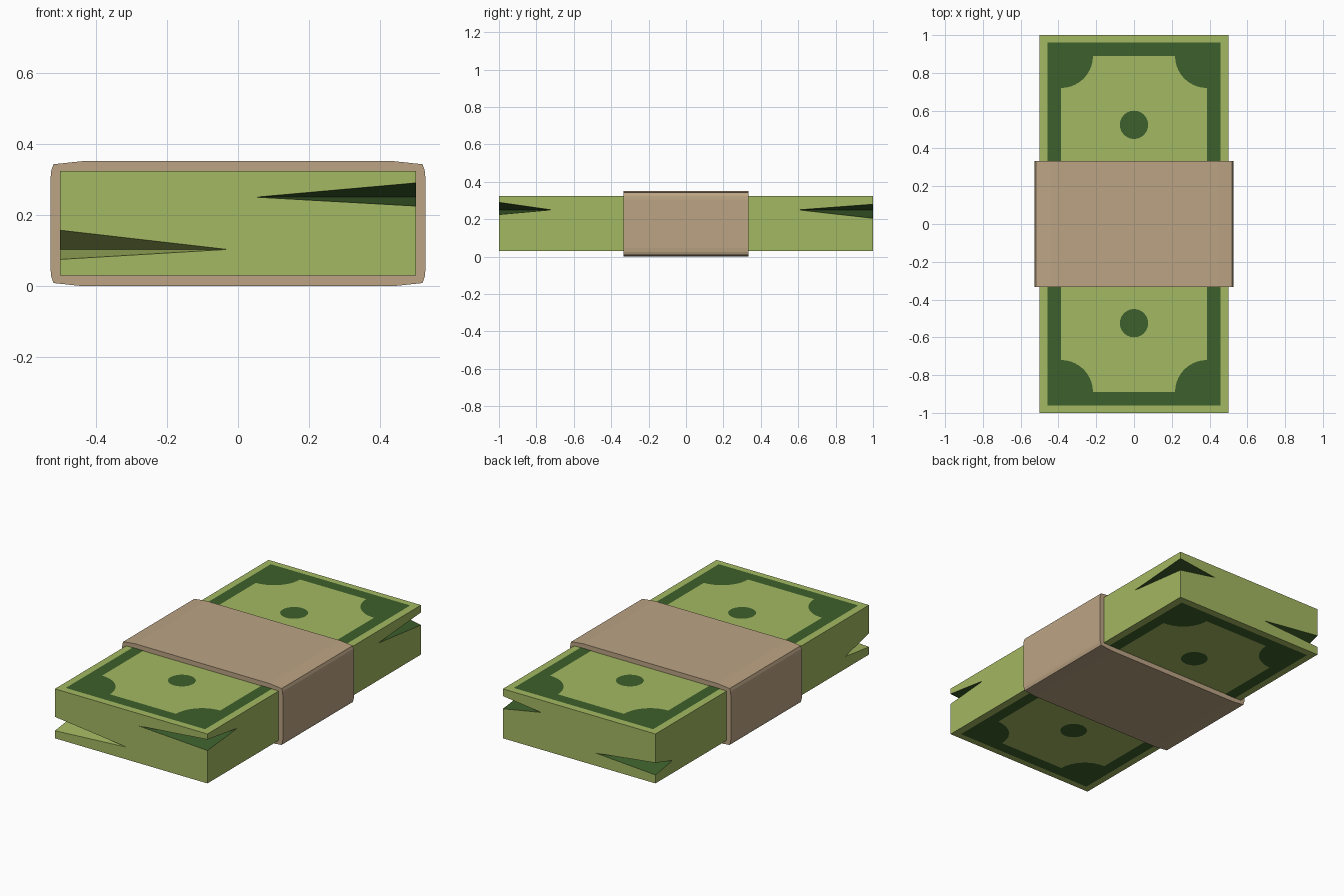
import bpy, bmesh, math

if "Cube" in bpy.data.objects:
    bpy.data.objects.remove(bpy.data.objects["Cube"])


def material(name, rgb):
    m = bpy.data.materials.new(name)
    m.diffuse_color = (*rgb, 1)
    m.use_nodes = True
    m.node_tree.nodes["Principled BSDF"].inputs["Base Color"].default_value = m.diffuse_color
    return m


PAPER = material("light green paper", (0.37, 0.48, 0.122))
INK = material("dark green ink", (0.048, 0.117, 0.025))
TAN = material("tan band", (0.503, 0.371, 0.231))


def finish(bm, name, mats, recalc=True):
    bmesh.ops.remove_doubles(bm, verts=bm.verts, dist=1e-5)
    if recalc:
        bmesh.ops.recalc_face_normals(bm, faces=bm.faces)
    me = bpy.data.meshes.new(name)
    bm.to_mesh(me)
    bm.free()
    for m in mats:
        me.materials.append(m)
    ob = bpy.data.objects.new(name, me)
    bpy.context.collection.objects.link(ob)
    return ob


# Stack of notes: a block whose four corners have wedge-shaped gaps
Z0, Z1 = 0.03, 0.323
# corner sign: (low z, high z, tip z, tip x, tip y, gap colour)
gaps = {
    (1, -1): (0.225, 0.29, 0.25, 0.05, -0.72, 1),
    (1, 1): (0.205, 0.28, 0.25, 0.25, 0.60, 1),
    (-1, 1): (0.08, 0.152, 0.105, -0.11, 0.84, 1),
    (-1, -1): (0.075, 0.157, 0.103, -0.03, -0.78, 0),
}
bm = bmesh.new()
corner = {}
for (sx, sy), (lo, hi, zt, tx, ty, colour) in gaps.items():
    x, y = 0.5 * sx, sy
    pts = dict(bottom=(x, y, Z0), low=(x, y, lo), high=(x, y, hi),
               top=(x, y, Z1), tip_x=(tx, y, zt), tip_y=(x, ty, zt))
    v = corner[sx, sy] = {k: bm.verts.new(p) for k, p in pts.items()}
    for k in ("low", "high"):
        bm.faces.new((v[k], v["tip_x"], v["tip_y"])).material_index = colour
ring = [(-1, -1), (1, -1), (1, 1), (-1, 1)]
for i, a in enumerate(ring):
    b = ring[(i + 1) % 4]
    tip = "tip_x" if a[1] == b[1] else "tip_y"
    up = ("bottom", "low", tip, "high", "top")
    bm.faces.new([corner[b][k] for k in up] + [corner[a][k] for k in reversed(up)])
for k in ("bottom", "top"):
    bm.faces.new([corner[c][k] for c in ring])
finish(bm, "note_stack", [PAPER, INK])


# Printed border with scalloped inner corners, plus two round spots
def printed_face(name, z, up):
    bm = bmesh.new()
    ox, oy, ix, iy, r, n = 0.457, 0.96, 0.387, 0.89, 0.17, 10
    inner, outer = [(ix, 0)], [(ox, 0)]
    for i in range(n + 1):
        a = math.pi / 2 * i / n
        inner.append((ix - r * math.sin(a), iy - r * math.cos(a)))
        t = 2 * i / n
        outer.append((ox, iy - r + (oy - iy + r) * t) if t <= 1
                     else (ox - (ox - ix + r) * (t - 1), oy))
    inner.append((0, iy))
    outer.append((0, oy))
    for sx in (-1, 1):
        for sy in (-1, 1):
            rows = [[bm.verts.new((sx * x, sy * y, z)) for x, y in row]
                    for row in (inner, outer)]
            for i in range(len(inner) - 1):
                bm.faces.new((rows[0][i], rows[1][i], rows[1][i + 1], rows[0][i + 1]))
    for sy in (-1, 1):
        bm.faces.new([bm.verts.new((0.075 * math.cos(k * math.tau / 24),
                                    sy * 0.525 + 0.075 * math.sin(k * math.tau / 24), z))
                      for k in range(24)])
    bm.normal_update()
    for f in bm.faces:
        if f.normal.z * up < 0:
            f.normal_flip()
    finish(bm, name, [INK], recalc=False)


printed_face("top_print", Z1 + 0.0015, 1)
printed_face("bottom_print", Z0 - 0.0015, -1)

# Paper band: chamfered ring around the middle, four outer points per corner
bm = bmesh.new()
ZC, W = 0.1755, 0.333
profile = [(0.527, 0.13), (0.525, 0.15), (0.519, 0.167), (0.44, 0.1755)]
outer, inner = [], []
for sx, sz in ((1, 1), (-1, 1), (-1, -1), (1, -1)):
    pts = profile if sx * sz > 0 else profile[::-1]
    outer += [(sx * x, ZC + sz * z) for x, z in pts]
    inner += [(sx * 0.499, ZC + sz * 0.146)] * 4
loops = {}
for y in (-W, W):
    loops[y] = [bm.verts.new((x, y, z)) for x, z in outer]
    hole = [bm.verts.new((*p, 0)) for p in inner[::4]]
    for v, (x, z) in zip(hole, inner[::4]):
        v.co = (x, y, z)
    for i in range(16):
        j = (i + 1) % 16
        f = [loops[y][i], loops[y][j], hole[j // 4]]
        if i // 4 != j // 4:
            f.append(hole[i // 4])
        bm.faces.new(f)
for i in range(16):
    j = (i + 1) % 16
    bm.faces.new((loops[-W][i], loops[-W][j], loops[W][j], loops[W][i]))
finish(bm, "paper_band", [TAN])
